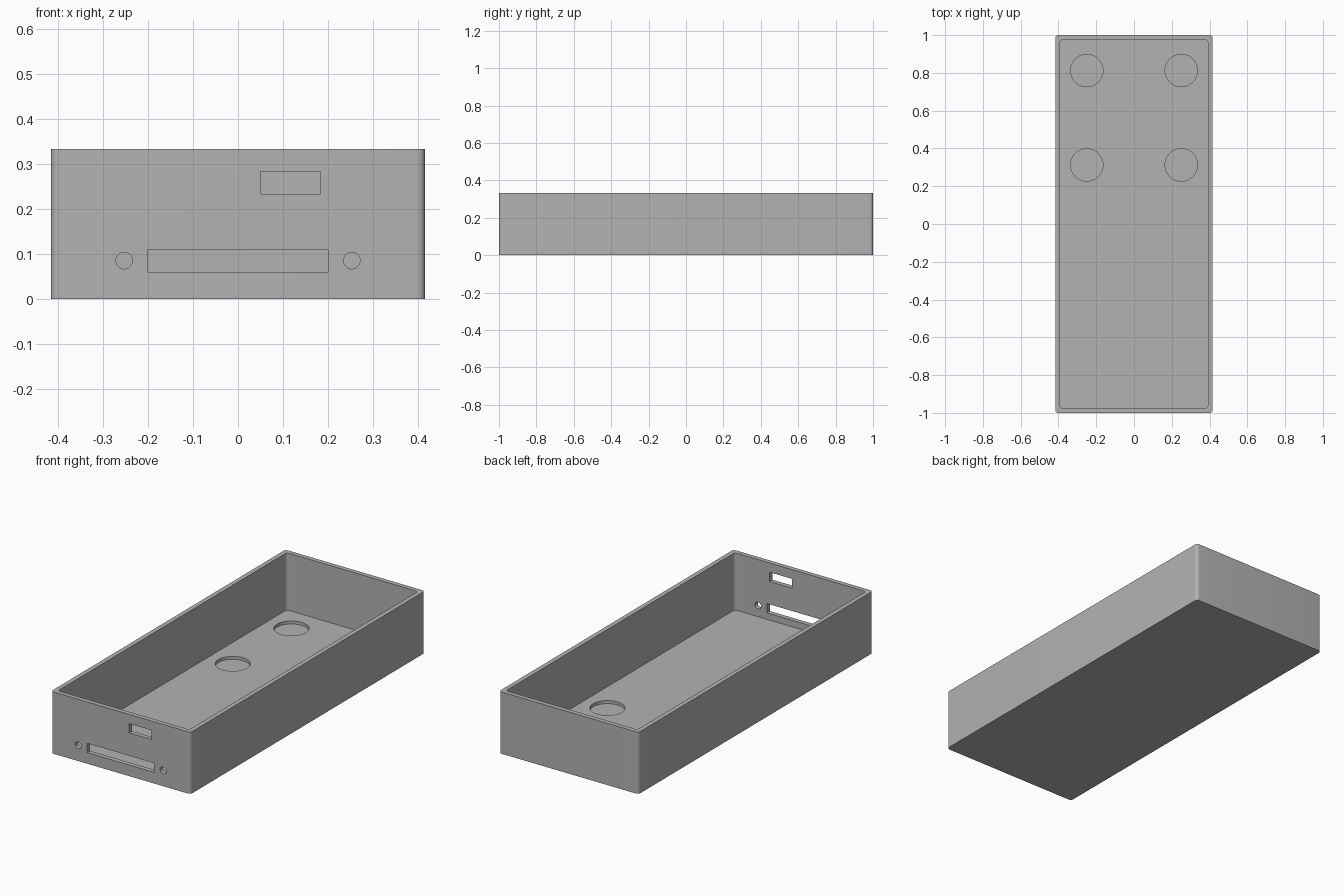
import bpy
import bmesh
import math
from mathutils import Matrix, Vector

if "Cube" in bpy.data.objects:
    bpy.data.objects.remove(bpy.data.objects["Cube"], do_unlink=True)

MM = 1 / 60                      # one design unit
WIDTH, LENGTH, HEIGHT, WALL = 50 * MM, 120 * MM, 20 * MM, 1.5 * MM

grey = bpy.data.materials.new("plain grey")
grey.use_nodes = True
colour = (0.45, 0.45, 0.45, 1)
grey.diffuse_color = colour
grey.node_tree.nodes["Principled BSDF"].inputs["Base Color"].default_value = colour


def make_object(name, bm):
    mesh = bpy.data.meshes.new(name)
    bm.to_mesh(mesh)
    bm.free()
    obj = bpy.data.objects.new(name, mesh)
    bpy.context.collection.objects.link(obj)
    mesh.materials.append(grey)
    return obj


def block(name, low, high, radius=0):
    """Box between two corners, with rounded vertical edges if asked."""
    low, high = Vector(low), Vector(high)
    bm = bmesh.new()
    bmesh.ops.create_cube(bm, size=1, matrix=Matrix.Translation((low + high) / 2)
                          @ Matrix.Diagonal((*(high - low), 1)))
    if radius:
        upright = [e for e in bm.edges
                   if abs(e.verts[0].co.z - e.verts[1].co.z) > 1e-4]
        bmesh.ops.bevel(bm, geom=upright, offset=radius, segments=8,
                        profile=0.5, affect='EDGES')
    return make_object(name, bm)


def cylinder(name, centre, radius, depth, tilt=0):
    bm = bmesh.new()
    bmesh.ops.create_cone(bm, cap_ends=True, segments=48, radius1=radius,
                          radius2=radius, depth=depth,
                          matrix=Matrix.Translation(centre)
                          @ Matrix.Rotation(tilt, 4, 'X'))
    return make_object(name, bm)


# Solid body with softened corners
w, l = WIDTH / 2, LENGTH / 2
case = block("open_case", (-w, -l, 0), (w, l, HEIGHT), MM)

# Inner cavity
cutters = [block("cavity_cutter", (-w + WALL, -l + WALL, WALL),
                 (w - WALL, l - WALL, HEIGHT + WALL), MM)]

# Front wall openings
front, back = -l - WALL, -l + 2 * WALL
cutters.append(block("upper_slot_cutter", (3 * MM, front, 14 * MM),
                     (11 * MM, back, 17 * MM)))
cutters.append(block("lower_slot_cutter", (-12 * MM, front, 3.6 * MM),
                     (12 * MM, back, 6.6 * MM)))
for side in (-1, 1):
    cutters.append(cylinder("screw_hole_cutter", (side * 15.2 * MM, -l, 5.1 * MM),
                            1.1 * MM, 4 * WALL, math.pi / 2))
    # Round recesses in the floor
    for y in (18.75, 48.75):
        cutters.append(cylinder("floor_recess_cutter",
                                (side * 15 * MM, y * MM, 1.5 * MM),
                                5.15 * MM, 2 * MM))

# Cut everything out of the body
for cutter in cutters:
    cutter.hide_render = True
    cut = case.modifiers.new(cutter.name, 'BOOLEAN')
    cut.operation = 'DIFFERENCE'
    cut.solver = 'EXACT'
    cut.object = cutter

bpy.context.view_layer.update()
result = bpy.data.meshes.new_from_object(
    case.evaluated_get(bpy.context.evaluated_depsgraph_get()))
case.modifiers.clear()
case.data = result
result.name = "open_case"
for cutter in cutters:
    bpy.data.objects.remove(cutter, do_unlink=True)

# Smooth rounds, crisp edges
bpy.ops.object.select_all(action='DESELECT')
case.select_set(True)
bpy.context.view_layer.objects.active = case
bpy.ops.object.shade_smooth_by_angle(angle=math.radians(30))
